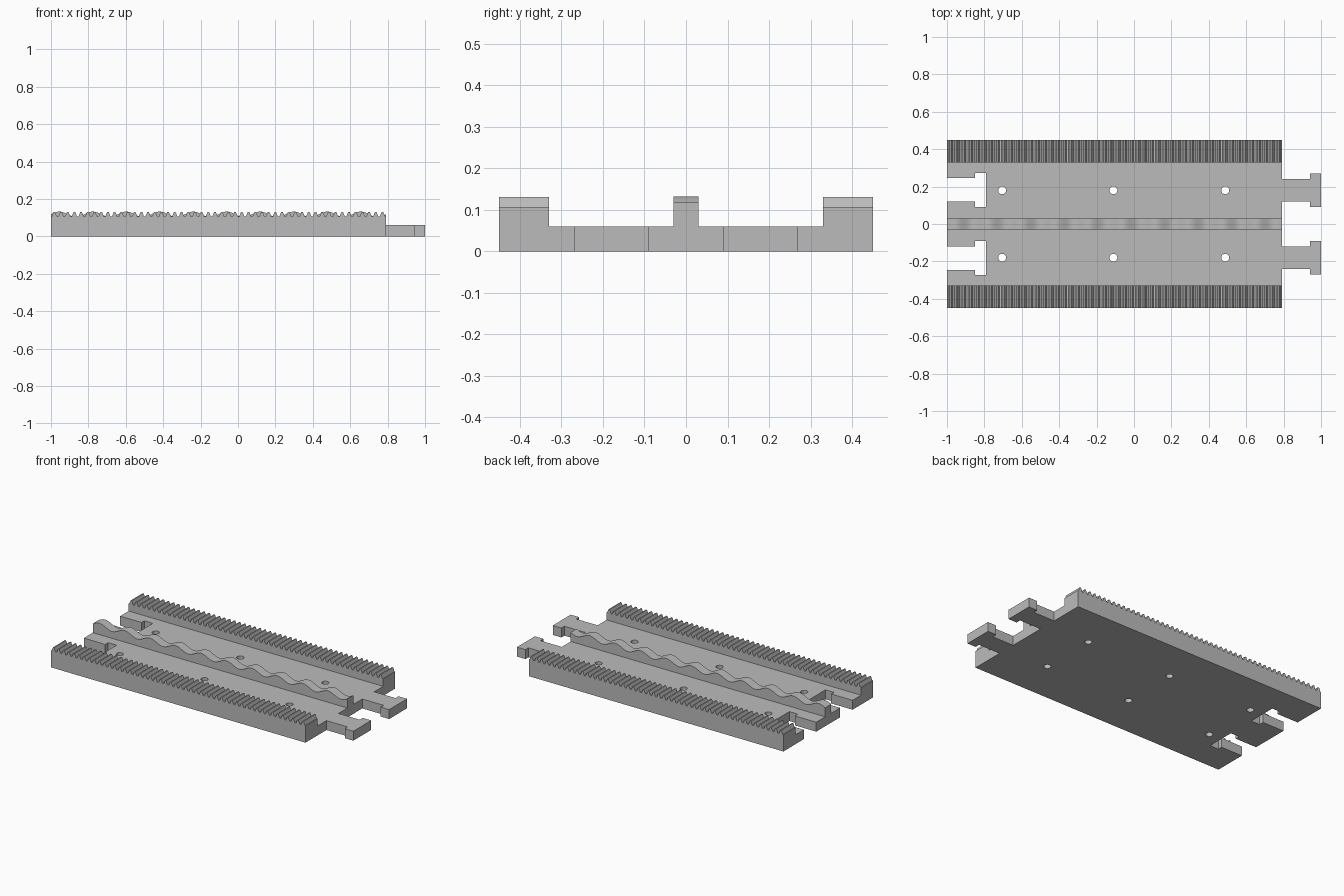
import bpy, bmesh, math

if "Cube" in bpy.data.objects:
    bpy.data.objects.remove(bpy.data.objects["Cube"])

X0, X1 = -1.0, 0.79        # body ends
LENGTH = X1 - X0
PLATE = 0.06               # plate thickness

grey = bpy.data.materials.new("plain_grey")
grey.diffuse_color = (0.5, 0.5, 0.5, 1)
grey.use_nodes = True
grey.node_tree.nodes["Principled BSDF"].inputs["Base Color"].default_value = grey.diffuse_color


def finish(obj):
    """Weld, fix normals, assign material and shade with sharp edges kept."""
    bm = bmesh.new()
    bm.from_mesh(obj.data)
    bmesh.ops.remove_doubles(bm, verts=bm.verts, dist=1e-5)
    bmesh.ops.recalc_face_normals(bm, faces=bm.faces)
    bm.to_mesh(obj.data)
    bm.free()
    obj.data.materials.clear()
    obj.data.materials.append(grey)
    bpy.ops.object.select_all(action='DESELECT')
    obj.select_set(True)
    bpy.context.view_layer.objects.active = obj
    bpy.ops.object.shade_smooth_by_angle(angle=math.radians(20))


def rail(name, top, y0, y1):
    """Extrude a side profile (top line over the plate) from y0 to y1."""
    pts = [(X0, PLATE)] + top + [(X1, PLATE)]
    bm = bmesh.new()
    face = bm.faces.new([bm.verts.new((x, y0, z)) for x, z in pts])
    ext = bmesh.ops.extrude_face_region(bm, geom=[face])
    moved = [g for g in ext["geom"] if isinstance(g, bmesh.types.BMVert)]
    bmesh.ops.translate(bm, verts=moved, vec=(0, y1 - y0, 0))
    mesh = bpy.data.meshes.new(name)
    bm.to_mesh(mesh)
    bm.free()
    obj = bpy.data.objects.new(name, mesh)
    bpy.context.collection.objects.link(obj)
    finish(obj)


# Base plate outline: connector tabs on the right, matching sockets on the left
tab = [(X1, 0.12), (0.94, 0.12), (0.94, 0.09), (1, 0.09),
       (1, 0.27), (0.94, 0.27), (0.94, 0.24), (X1, 0.24)]
socket = [(X0, 0.245), (-0.85, 0.245), (-0.85, 0.273), (X1 - 1.58, 0.273),
          (X1 - 1.58, 0.09), (-0.85, 0.09), (-0.85, 0.12), (X0, 0.12)]


def flip(pts):
    return [(x, -y) for x, y in reversed(pts)]


outline = ([(X0, -0.45), (X1, -0.45)] + flip(tab) + tab
           + [(X1, 0.45), (X0, 0.45)] + socket + flip(socket))

# Screw holes, three along each lane
loops = [outline]
for hx in (-0.705, -0.11, 0.488):
    for hy in (-0.18, 0.18):
        loops.append([(hx + 0.021 * math.cos(a * math.tau / 24),
                       hy + 0.021 * math.sin(a * math.tau / 24)) for a in range(24)])

curve = bpy.data.curves.new("base_plate", 'CURVE')
curve.dimensions = '2D'
curve.fill_mode = 'BOTH'
curve.extrude = PLATE / 2
for loop in loops:
    sp = curve.splines.new('POLY')
    sp.points.add(len(loop) - 1)
    for p, (x, y) in zip(sp.points, loop):
        p.co = (x, y, 0, 1)
    sp.use_cyclic_u = True
plate = bpy.data.objects.new("base_plate", curve)
plate.location.z = PLATE / 2
bpy.context.collection.objects.link(plate)
bpy.context.view_layer.objects.active = plate
plate.select_set(True)
bpy.ops.object.convert(target='MESH')
finish(bpy.context.view_layer.objects.active)

# Toothed side rails
TEETH = 50
pitch = LENGTH / TEETH
low, high = 0.107, 0.131
teeth = [(X0, low)]
for i in range(TEETH):
    teeth += [(X0 + (i + f) * pitch, z) for f, z in
              ((0.12, low), (0.39, high), (0.61, high), (0.88, low))]
teeth.append((X1, low))
rail("rack_rail_front", teeth, -0.45, -0.33)
rail("rack_rail_back", teeth, 0.33, 0.45)

# Wavy centre rail, ten gentle waves
N = 240
wave = [(X0 + LENGTH * i / N, 0.118 + 0.0145 * math.sin(math.tau * 10 * i / N))
        for i in range(N + 1)]
rail("wave_rail", wave, -0.03, 0.03)
